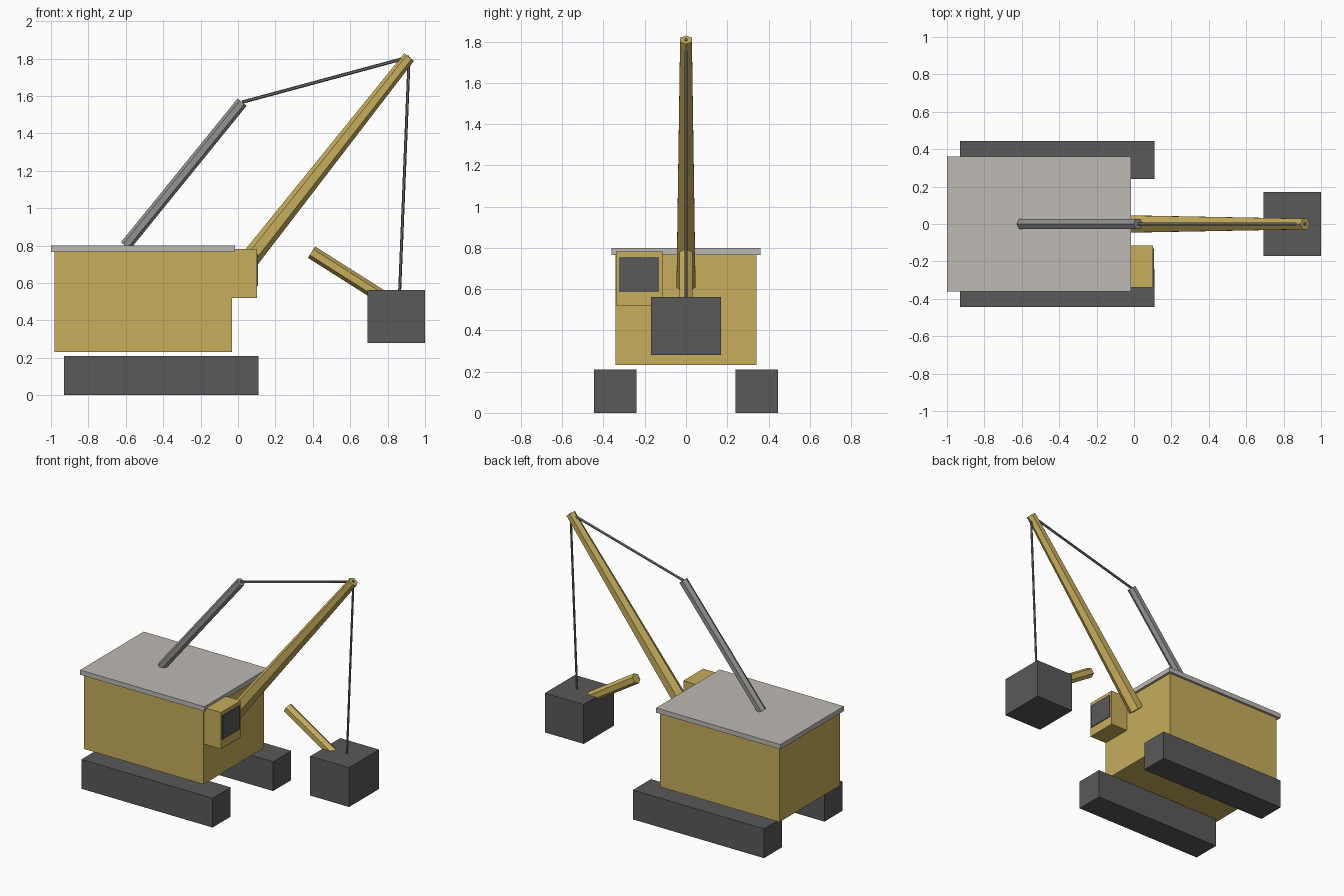
import bpy, bmesh, math
from mathutils import Vector

cube = bpy.data.objects.get("Cube")
if cube:
    bpy.data.objects.remove(cube, do_unlink=True)


def material(name, r, g, b):
    m = bpy.data.materials.new(name)
    m.use_nodes = True
    m.diffuse_color = (r, g, b, 1)
    m.node_tree.nodes["Principled BSDF"].inputs["Base Color"].default_value = (r, g, b, 1)
    return m


yellow = material("machine_yellow", 0.57, 0.42, 0.105)
dark = material("dark_grey", 0.1, 0.1, 0.1)
light = material("roof_grey", 0.51, 0.49, 0.455)
steel = material("steel_grey", 0.29, 0.29, 0.285)
cable_grey = material("cable_grey", 0.17, 0.17, 0.17)


def finish(name, bm, mat):
    bmesh.ops.recalc_face_normals(bm, faces=bm.faces)
    mesh = bpy.data.meshes.new(name)
    bm.to_mesh(mesh)
    bm.free()
    mesh.materials.append(mat)
    ob = bpy.data.objects.new(name, mesh)
    bpy.context.collection.objects.link(ob)
    return ob


def box(name, mat, xs, ys, zs):
    """Box spanning a low and high value on each axis."""
    bm = bmesh.new()
    bmesh.ops.create_cube(bm, size=1)
    for v in bm.verts:
        v.co = [sum(s) / 2 + c * (s[1] - s[0]) for s, c in zip((xs, ys, zs), v.co)]
    return finish(name, bm, mat)


def beam(name, mat, start, end, r0, r1):
    """Six-sided tapered bar in the plane y = 0, given (x, z) ends."""
    a, b = (Vector((p[0], 0, p[1])) for p in (start, end))
    side = Vector((0, 1, 0))
    normal = side.cross((b - a).normalized())
    bm = bmesh.new()
    rings = []
    for centre, r in ((a, r0), (b, r1)):
        angles = [k * math.tau / 6 for k in range(6)]
        rings.append([bm.verts.new(centre + r * (normal * math.cos(t) + side * math.sin(t)))
                      for t in angles])
        bm.faces.new(rings[-1])
    for k in range(6):
        n = (k + 1) % 6
        bm.faces.new((rings[0][k], rings[0][n], rings[1][n], rings[1][k]))
    return finish(name, bm, mat)


# Crawler tracks
for name, s in (("left_track", 1), ("right_track", -1)):
    box(name, dark, (-0.93, 0.11), sorted((s * 0.24, s * 0.445)), (0, 0.21))

# Machinery house, roof and cab
box("house", yellow, (-0.98, -0.033), (-0.342, 0.342), (0.232, 0.768))
box("roof", light, (-1, -0.015), (-0.36, 0.36), (0.766, 0.8))
box("cab", yellow, (-0.04, 0.102), (-0.34, -0.115), (0.52, 0.782))
box("cab_window", dark, (0.1, 0.108), (-0.325, -0.132), (0.585, 0.755))

# Boom, gantry mast and dipper stick
tip, mast_top = (0.915, 1.808), (0.022, 1.567)
beam("boom", yellow, (-0.02, 0.622), tip, 0.053, 0.033)
beam("gantry_mast", steel, (-0.602, 0.798), mast_top, 0.031, 0.031)
beam("dipper_stick", yellow, (0.393, 0.765), (0.78, 0.52), 0.036, 0.036)

# Bucket and cables
box("bucket", dark, (0.692, 1), (-0.17, 0.17), (0.28, 0.562))
beam("stay_cable", cable_grey, mast_top, tip, 0.009, 0.009)
beam("hoist_cable", cable_grey, tip, (0.864, 0.55), 0.008, 0.008)
